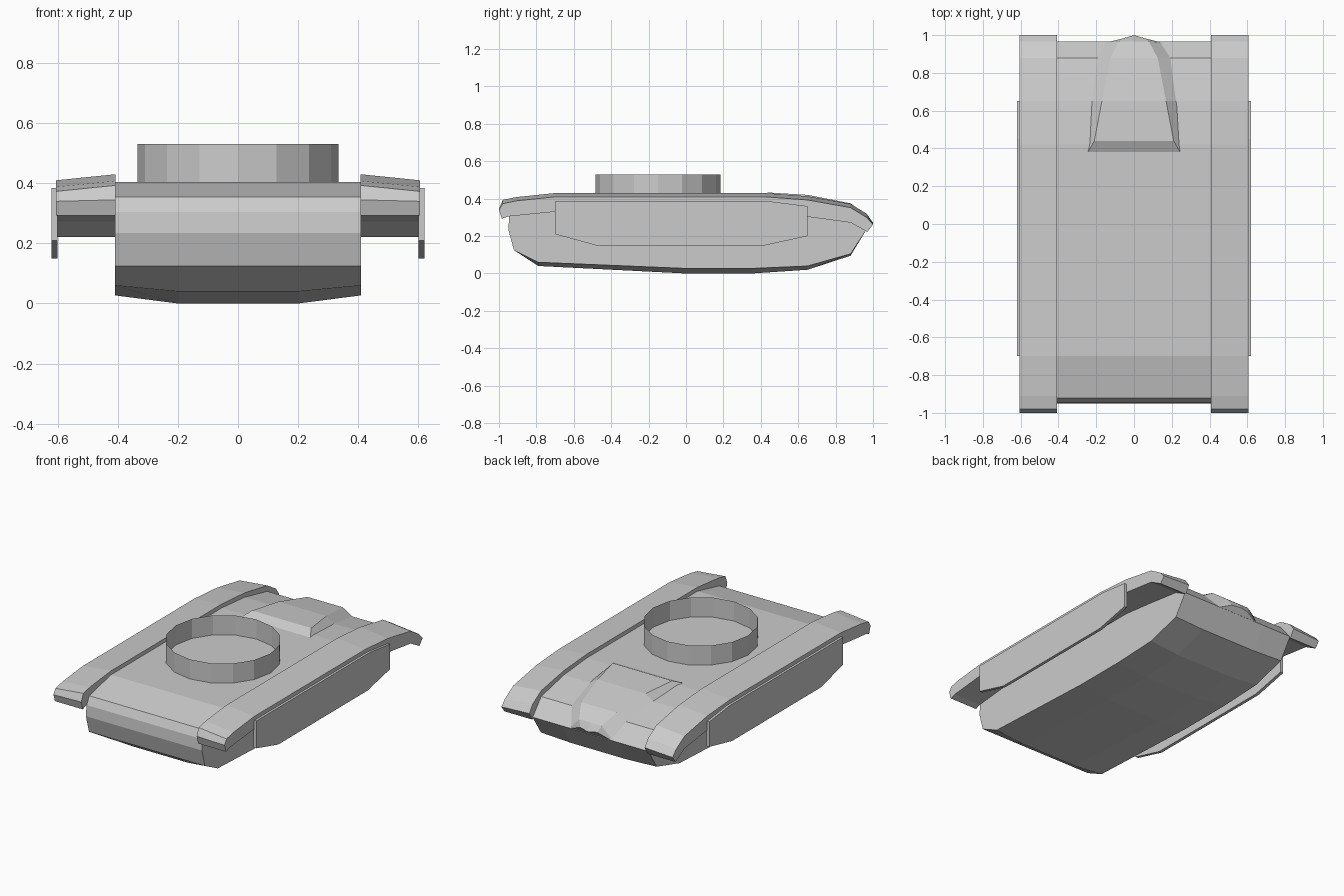
import bpy, bmesh, math


def finish(bm, name):
    bmesh.ops.recalc_face_normals(bm, faces=bm.faces)
    me = bpy.data.meshes.new(name)
    bm.to_mesh(me)
    bm.free()
    ob = bpy.data.objects.new(name, me)
    bpy.context.collection.objects.link(ob)
    return ob


def loft(name, rings, cap=True, closed=True):
    """Skin a list of equal-length point rings."""
    bm = bmesh.new()
    rows = [[bm.verts.new(p) for p in r] for r in rings]
    n = len(rows[0])
    for a, b in zip(rows, rows[1:]):
        for i in range(n if closed else n - 1):
            j = (i + 1) % n
            bm.faces.new((a[i], a[j], b[j], b[i]))
    if cap:
        bm.faces.new(rows[0])
        bm.faces.new(rows[-1])
    return finish(bm, name)


def mirror(ob):
    ob.modifiers.new("mirror", 'MIRROR')


# hull: side profile (y, z, lift of the outer edge) swept across the width
hull = [(-0.70, 0.405, 0), (-0.92, 0.355, 0), (-0.945, 0.305, 0),
        (-0.95, 0.235, 0), (-0.92, 0.125, 0), (-0.79, 0.04, 0.02),
        (0, 0, 0.027), (0.35, 0, 0.027), (0.65, 0.02, 0.02),
        (0.88, 0.095, 0.01), (0.965, 0.235, 0), (0.88, 0.335, 0),
        (0.65, 0.385, 0), (0.42, 0.405, 0)]
loft("hull", [[(x, y, z + (lift if abs(x) > 0.3 else 0)) for y, z, lift in hull]
              for x in (-0.41, -0.2, 0.2, 0.41)])

# track fenders: (y, z, drop of the outer edge)
fender = [(-1.0, 0.345, 0.005), (-0.98, 0.393, 0.02), (-0.91, 0.408, 0.02),
          (-0.70, 0.43, 0.02), (0.42, 0.43, 0.02), (0.65, 0.413, 0.02),
          (0.88, 0.372, 0.02), (0.965, 0.32, 0.02), (1.0, 0.272, 0.01),
          (0.97, 0.222, 0), (0.88, 0.272, 0), (0.65, 0.303, 0),
          (0.42, 0.33, 0), (-0.70, 0.33, 0), (-0.95, 0.305, 0),
          (-0.985, 0.293, 0)]
mirror(loft("fender", [[(x, y, z - d * k) for y, z, d in fender]
                       for x, k in ((0.408, 0), (0.605, 1))]))

# side skirts
skirt = [(-0.70, 0.385), (-0.70, 0.21), (-0.48, 0.15), (0.42, 0.15),
         (0.65, 0.20), (0.65, 0.36), (0.45, 0.385)]
mirror(loft("side_skirt", [[(x, y, z) for y, z in skirt] for x in (0.60, 0.62)]))

# raised hood on the rear deck: base (y, half width, z), top (y, half width, z)
hood = [((0.37, 0.25, 0.40), (0.44, 0.21, 0.433)),
        ((0.65, 0.23, 0.38), (0.65, 0.17, 0.42)),
        ((0.88, 0.20, 0.33), (0.88, 0.125, 0.375)),
        ((0.96, 0.15, 0.235), (0.965, 0.08, 0.31))]
rings = [[(-w, y, z), (-t, v, h), (0, v, h), (t, v, h), (w, y, z)]
         for (y, w, z), (v, t, h) in hood]
rings.append([(-0.14, 0.962, 0.235), (-0.06, 0.982, 0.27), (0, 1.0, 0.265),
              (0.06, 0.982, 0.27), (0.14, 0.962, 0.235)])
loft("deck_hood", rings)

# open turret ring
ring = [[(0.335 * math.cos(math.tau * i / 16),
          -0.15 + 0.335 * math.sin(math.tau * i / 16), z) for i in range(16)]
        for z in (0.40, 0.53)]
loft("turret_ring", ring, cap=False)
